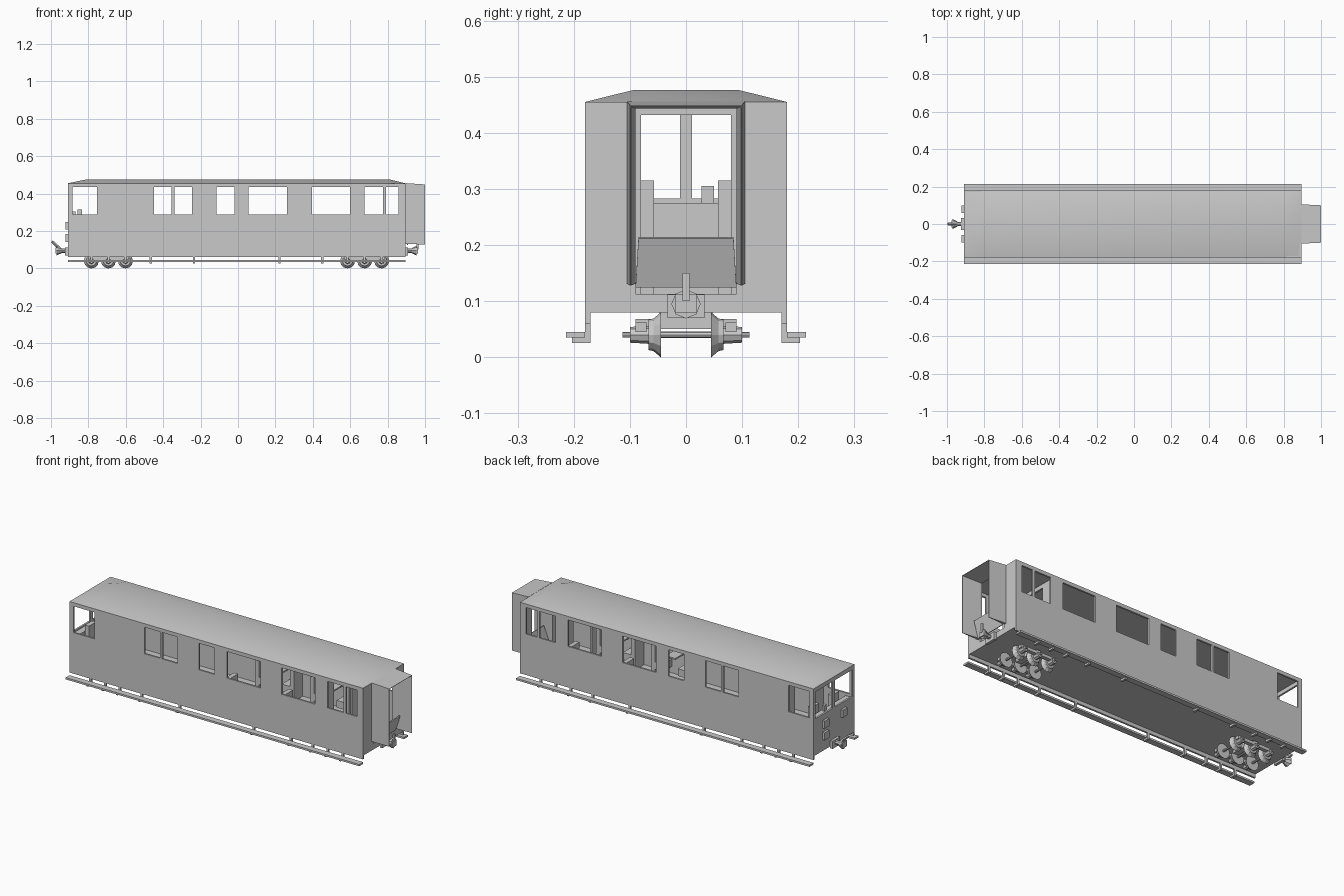
import bpy, bmesh, math
from mathutils import Matrix, Vector

if "Cube" in bpy.data.objects:
    bpy.data.objects.remove(bpy.data.objects["Cube"])

grey = bpy.data.materials.new("light_grey_paint")
grey.diffuse_color = (0.588, 0.588, 0.588, 1)
grey.use_nodes = True
grey.node_tree.nodes["Principled BSDF"].inputs["Base Color"].default_value = grey.diffuse_color
X0, X1, HALF = -0.91, 0.895, 0.18


def finish(bm, name):
    bmesh.ops.recalc_face_normals(bm, faces=bm.faces)
    me = bpy.data.meshes.new(name)
    bm.to_mesh(me)
    bm.free()
    me.materials.append(grey)
    ob = bpy.data.objects.new(name, me)
    bpy.context.collection.objects.link(ob)
    return ob


def add_box(bm, x0, x1, y0, y1, z0, z1):
    m = Matrix.Translation(((x0 + x1) / 2, (y0 + y1) / 2, (z0 + z1) / 2))
    m = m @ Matrix.Diagonal((abs(x1 - x0), abs(y1 - y0), abs(z1 - z0), 1))
    bmesh.ops.create_cube(bm, size=1, matrix=m)


def boxes(name, items):
    bm = bmesh.new()
    for b in items:
        add_box(bm, *b)
    return finish(bm, name)


def add_cone(bm, start, end, r1, r2, sides):
    a, b = Vector(start), Vector(end)
    rot = Vector((0, 0, 1)).rotation_difference(b - a).to_matrix().to_4x4()
    bmesh.ops.create_cone(bm, cap_ends=True, segments=sides, radius1=r1, radius2=r2,
                          depth=(b - a).length, matrix=Matrix.Translation((a + b) / 2) @ rot)


def panel(name, us, zs, is_hole, place, thick=0.01):
    """Flat wall on a grid, with the hole cells left out, then given thickness."""
    bm = bmesh.new()
    grid = [[bm.verts.new(place(u, z)) for z in zs] for u in us]
    for i in range(len(us) - 1):
        for j in range(len(zs) - 1):
            if not is_hole(i, j):
                bm.faces.new((grid[i][j], grid[i + 1][j], grid[i + 1][j + 1], grid[i][j + 1]))
    ob = finish(bm, name)
    mod = ob.modifiers.new("thickness", 'SOLIDIFY')
    mod.thickness = thick
    mod.offset = 0
    return ob


# Side walls with window openings
windows = [(-0.885, -0.755), (-0.45, -0.355), (-0.34, -0.245), (-0.115, -0.018),
           (0.057, 0.263), (0.395, 0.60), (0.677, 0.775), (0.79, 0.858)]
xs = [X0] + [x for w in windows for x in w] + [X1]
for side, label in ((-1, "front"), (1, "back")):
    panel(label + "_side_wall", xs, [0.06, 0.288, 0.435, 0.455],
          lambda i, j: j == 1 and i % 2 == 1,
          lambda u, z: (u, side * (HALF - 0.005), z))

# Floor and end walls
boxes("floor", [(X0, X1, -0.17, 0.17, 0.08, 0.113)])
panel("cab_end_wall", [-0.17, -0.162, -0.011, 0.011, 0.162, 0.17], [0.113, 0.283, 0.432, 0.455],
      lambda i, j: j == 1 and i in (1, 3), lambda u, z: (X0 + 0.005, u, z))
panel("gangway_end_wall", [-0.17, -0.09, 0.09, 0.17], [0.113, 0.443, 0.455],
      lambda i, j: j == 0 and i == 1, lambda u, z: (X1 - 0.005, u, z))

# Inner partitions with doorways
for k, x in enumerate((-0.72, 0.64)):
    panel("partition_%d" % (k + 1), [-0.17, -0.08, 0.08, 0.17], [0.113, 0.432, 0.455],
          lambda i, j: j == 0 and i == 1, lambda u, z: (x, u, z))

# Roof: low trapezoid profile, sloping down at both ends
bm = bmesh.new()
rings = []
for x, h in ((X0, 0.001), (-0.81, 0.022), (0.81, 0.022), (X1, 0.001)):
    prof = [(-HALF, 0.453), (-HALF, 0.455), (-0.095, 0.453 + h + 0.001),
            (0.095, 0.453 + h + 0.001), (HALF, 0.455), (HALF, 0.453)]
    rings.append([bm.verts.new((x, y, z)) for y, z in prof])
for a, b in zip(rings, rings[1:]):
    for i in range(6):
        bm.faces.new((a[i], a[(i + 1) % 6], b[(i + 1) % 6], b[i]))
bm.faces.new(rings[0])
bm.faces.new(rings[-1])
roof = finish(bm, "roof")
bpy.context.view_layer.objects.active = roof
roof.select_set(True)
bpy.ops.object.shade_smooth_by_angle(angle=math.radians(35))
roof.select_set(False)

# Gangway hood: tapered, open at the bottom and the outer end
bm = bmesh.new()
hood = []
for x, wo, to, wi, ti, zb in ((X1, 0.105, 0.456, 0.09, 0.443, 0.131),
                              (1.0, 0.1, 0.449, 0.098, 0.447, 0.128)):
    prof = [(-wo, zb), (-wo, to), (wo, to), (wo, zb), (wi, zb), (wi, ti), (-wi, ti), (-wi, zb)]
    hood.append([bm.verts.new((x, y, z)) for y, z in prof])
for i in range(8):
    j = (i + 1) % 8
    bm.faces.new((hood[0][i], hood[0][j], hood[1][j], hood[1][i]))
for r in hood:
    for q in ((0, 1, 6, 7), (1, 2, 5, 6), (2, 3, 4, 5)):
        bm.faces.new([r[i] for i in q])
finish(bm, "gangway_hood")

# Folded bridge plate in the gangway
panel("bridge_plate", [-1, 1], [0.125, 0.213], lambda i, j: False,
      lambda u, z: (0.905 + (z - 0.125) * 0.35, u * (0.09 - (z - 0.125) * 0.06), z), 0.006)

# Footboards with brackets
posts = [-0.783, -0.693, -0.603, -0.467, -0.235, 0.222, 0.45, 0.585, 0.677, 0.768]
for s, label in ((-1, "front"), (1, "back")):
    items = [(X0, X1, s * 0.18, s * 0.214, 0.035, 0.045)]
    for x in posts:
        items.append((x - 0.006, x + 0.006, s * 0.17, s * 0.18, 0.025, 0.08))
        items.append((x - 0.006, x + 0.006, s * 0.18, s * 0.203, 0.025, 0.035))
    boxes(label + "_footboard", items)

# Six-wheel bogies
for cx, label in ((-0.693, "left"), (0.677, "right")):
    bm = bmesh.new()
    for dx in (-0.091, 0, 0.091):
        x = cx + dx
        add_cone(bm, (x, -0.05, 0.04), (x, 0.05, 0.04), 0.006, 0.006, 8)
        for s in (-1, 1):
            add_cone(bm, (x, s * 0.045, 0.04), (x, s * 0.058, 0.04), 0.04, 0.029, 12)
            add_cone(bm, (x, s * 0.058, 0.04), (x, s * 0.067, 0.04), 0.029, 0.027, 12)
            add_cone(bm, (x, s * 0.067, 0.04), (x, s * 0.1, 0.04), 0.016, 0.014, 8)
            add_cone(bm, (x, s * 0.1, 0.04), (x, s * 0.113, 0.04), 0.005, 0.005, 8)
    finish(bm, label + "_wheels")
    items = [(cx - 0.03, cx + 0.03, -0.047, 0.047, 0.05, 0.08)]
    for s in (-1, 1):
        items.append((cx - 0.11, cx + 0.11, s * 0.07, s * 0.09, 0.045, 0.062))
    items.append((cx - 0.015, cx + 0.015, -0.09, 0.09, 0.05, 0.068))
    boxes(label + "_bogie_frame", items)

# Couplers: shank, flared head and raised hook
for s, x, label in ((-1, X0, "left"), (1, X1, "right")):
    bm = bmesh.new()
    add_box(bm, x, x + s * 0.015, -0.033, 0.033, 0.07, 0.112)
    add_cone(bm, (x + s * 0.015, 0, 0.095), (x + s * 0.04, 0, 0.095), 0.012, 0.012, 8)
    add_cone(bm, (x + s * 0.035, 0, 0.095), (x + s * 0.06, 0, 0.095), 0.014, 0.026, 8)
    add_box(bm, x + s * 0.06, x + s * 0.067, -0.02, 0.02, 0.08, 0.112)
    if s < 0:
        add_cone(bm, (x - 0.045, 0, 0.108), (x - 0.085, 0, 0.145), 0.008, 0.007, 4)
    else:
        add_box(bm, x + 0.06, x + 0.07, -0.006, 0.006, 0.1, 0.15)
    finish(bm, label + "_coupler")

# Lamps on the cab end
boxes("cab_lamps", [(X0 - 0.013, X0, y - 0.02, y + 0.02, z - 0.021, z + 0.021)
                    for y, z in ((-0.08, 0.228), (0.08, 0.228), (0.08, 0.163))])

# Cab console, controls and seats
boxes("cab_console", [(-0.9, -0.865, -0.165, 0.165, 0.113, 0.275),
                      (-0.885, -0.87, 0.028, 0.05, 0.275, 0.305)])
for s, label in ((-1, "front"), (1, "back")):
    boxes(label + "_cab_seat", [(-0.858, -0.833, s * 0.057, s * 0.12, 0.113, 0.315),
                                (-0.833, -0.79, s * 0.057, s * 0.12, 0.113, 0.2)])

# Passenger seat bays with tables
for bay, cx in enumerate((0.16, 0.497)):
    for s, label in ((-1, "front"), (1, "back")):
        y0, y1 = s * 0.092, s * 0.168
        items = []
        for d in (-1, 1):
            items.append((cx + d * 0.095, cx + d * 0.12, y0, y1, 0.113, 0.28))
            items.append((cx + d * 0.045, cx + d * 0.095, y0, y1, 0.15, 0.19))
        boxes("%s_seats_%d" % (label, bay + 1), items)
        boxes("%s_table_%d" % (label, bay + 1), [(cx - 0.03, cx + 0.03, y0, y1, 0.235, 0.243)])
